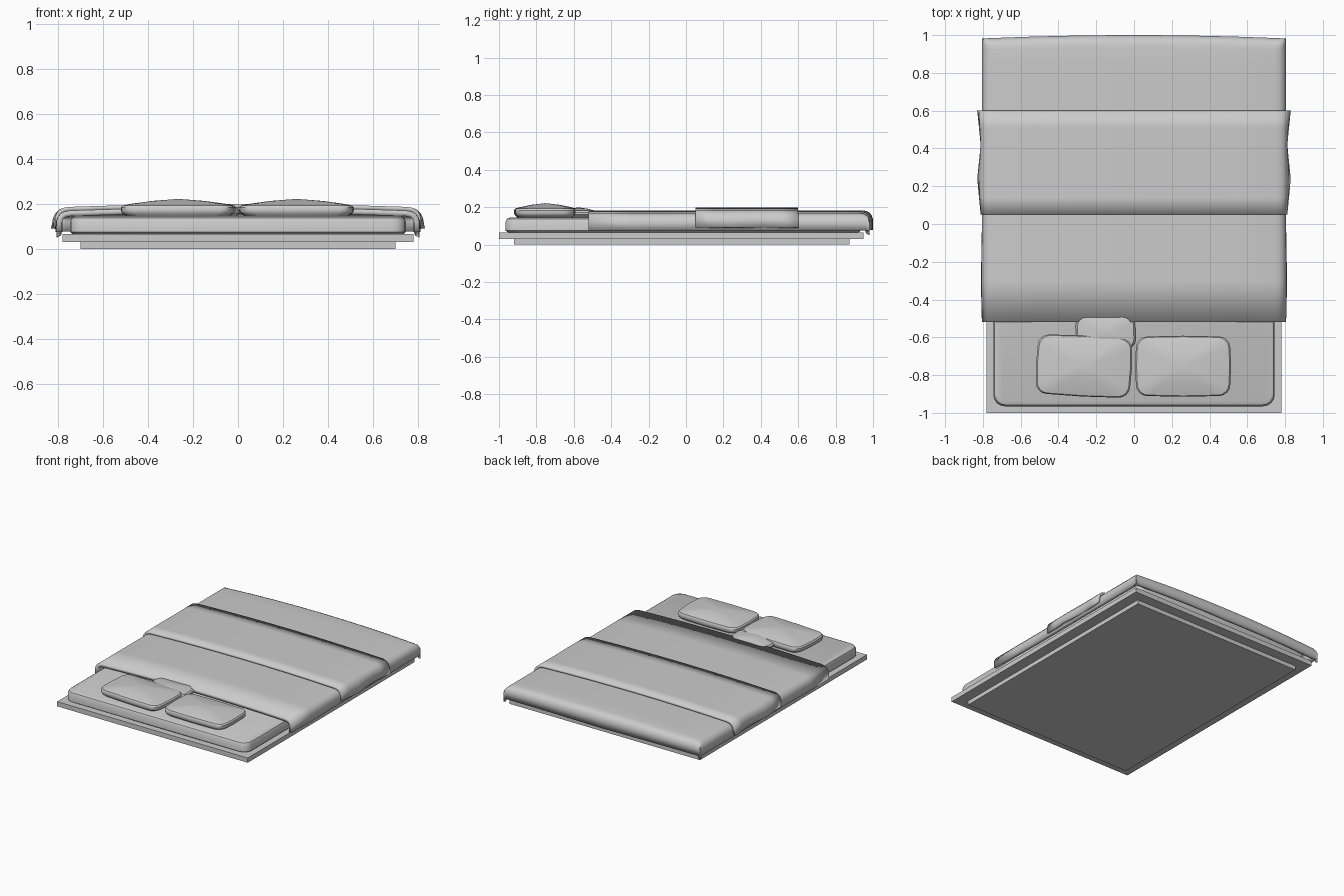
import bpy, bmesh, math

if "Cube" in bpy.data.objects:
    bpy.data.objects.remove(bpy.data.objects["Cube"])


def finish(name, bm, smooth=True):
    bmesh.ops.recalc_face_normals(bm, faces=bm.faces[:])
    me = bpy.data.meshes.new(name)
    bm.to_mesh(me)
    bm.free()
    ob = bpy.data.objects.new(name, me)
    bpy.context.collection.objects.link(ob)
    if smooth:
        bpy.ops.object.select_all(action='DESELECT')
        ob.select_set(True)
        bpy.context.view_layer.objects.active = ob
        bpy.ops.object.shade_smooth_by_angle(angle=math.radians(35))
    return ob


def box(name, x, y0, y1, z0, z1):
    bm = bmesh.new()
    bmesh.ops.create_cube(bm, size=1)
    for v in bm.verts:
        v.co = (v.co.x * 2 * x, (y0 + y1) / 2 + v.co.y * (y1 - y0),
                (z0 + z1) / 2 + v.co.z * (z1 - z0))
    finish(name, bm, False)


def cushion(name, cx, cy, w, d, r, rings, rot=0, seg=4, peak=None, bulge=0):
    """Loft a rounded rectangle through (scale, z) rings, with an optional peak."""
    outline = []
    for k, (sx, sy) in enumerate(((1, 1), (-1, 1), (-1, -1), (1, -1))):
        for i in range(seg + 1):
            a = math.pi / 2 * (k + i / seg)
            outline.append((sx * (w / 2 - r) + r * math.cos(a), sy * (d / 2 - r) + r * math.sin(a)))
        a = math.pi / 2 * (k + 1)   # middle of the next side
        outline.append(((w / 2 + bulge) * math.cos(a), (d / 2 + bulge) * math.sin(a)))
    c, s = math.cos(math.radians(rot)), math.sin(math.radians(rot))
    bm = bmesh.new()
    loops = [[bm.verts.new((cx + k * (c * x - s * y), cy + k * (s * x + c * y), z))
              for x, y in outline] for k, z in rings]
    n = len(outline)
    for a, b in zip(loops, loops[1:]):
        for i in range(n):
            j = (i + 1) % n
            bm.faces.new((a[i], a[j], b[j], b[i]))
    bm.faces.new(loops[0])
    if peak:
        p = bm.verts.new((cx, cy, peak))
        for i in range(n):
            bm.faces.new((loops[-1][i], loops[-1][(i + 1) % n], p))
    else:
        bm.faces.new(loops[-1])
    finish(name, bm)


# Half cross-section of draped cloth: (inset from side, drop below top)
EDGE = [(0, .105), (0, .05), (.006, .03), (.018, .013), (.036, .004), (.06, 0)]


def drape(name, ys, half, top, thick, flare, foot=None):
    """Cloth hanging over both sides, and over the foot end if foot is given."""
    xs = [(-half + i, d) for i, d in EDGE] + [(x * .18, 0) for x in range(-3, 4)]
    xs += [(half - i, d) for i, d in reversed(EDGE)]
    rows = [(y, 0) for y in ys]
    if foot:
        rows += [(foot - i, d) for i, d in reversed(EDGE)]
    bm = bmesh.new()
    grid = []
    for y, dy in rows:
        row = []
        for x, dx in xs:
            u = x / half
            drop = max(dx, dy)
            side = flare(y) * dx / .105
            crown = .016 * u * u
            z = top - crown - drop * (1 - .12 * abs(u))
            yy = y - (.018 * u * u if foot and y > .9 else 0)
            row.append(bm.verts.new((x + math.copysign(side, x), yy, z)))
        grid.append(row)
    for a, b in zip(grid, grid[1:]):
        for i in range(len(xs) - 1):
            bm.faces.new((a[i], a[i + 1], b[i + 1], b[i]))
    ob = finish(name, bm)
    mod = ob.modifiers.new("thickness", 'SOLIDIFY')
    mod.thickness = thick
    mod.offset = -1


# Base and platform
box("plinth", .70, -.92, .875, 0, .03)
box("platform", .78, -1, .95, .03, .065)

# Mattress with softened top edge
cushion("mattress", 0, -.015, 1.49, 1.90, .06,
        [(.985, .065), (1, .075), (1, .122), (.992, .138), (.975, .145)])

# Duvet over sides and foot, throw blanket on top
drape("duvet", [-.52, -.3, -.1, .1, .3, .5, .7, .85], .805, .184, .025,
      lambda y: .006 * math.exp(-((y + .28) / .15) ** 2), 1.0)
drape("blanket", [.05, .14, .24, .33, .42, .51, .60], .812, .200, .018,
      lambda y: .009 - .009 * math.cos((y - .05) / .37 * 2 * math.pi))

# Pillows
PILLOW = [(.90, .145), (.98, .158), (1, .168), (1, .184), (.97, .193), (.80, .201), (.45, .213)]
cushion("left_pillow", -.265, -.752, .50, .315, .06, PILLOW, -3, peak=.222, bulge=.004)
cushion("right_pillow", .26, -.753, .50, .315, .06, PILLOW, 0, peak=.222, bulge=.004)
cushion("small_pillow", -.15, -.575, .315, .18, .05,
        [(.9, .145), (1, .16), (1, .172), (.94, .182), (.5, .193)], 2, peak=.199)
